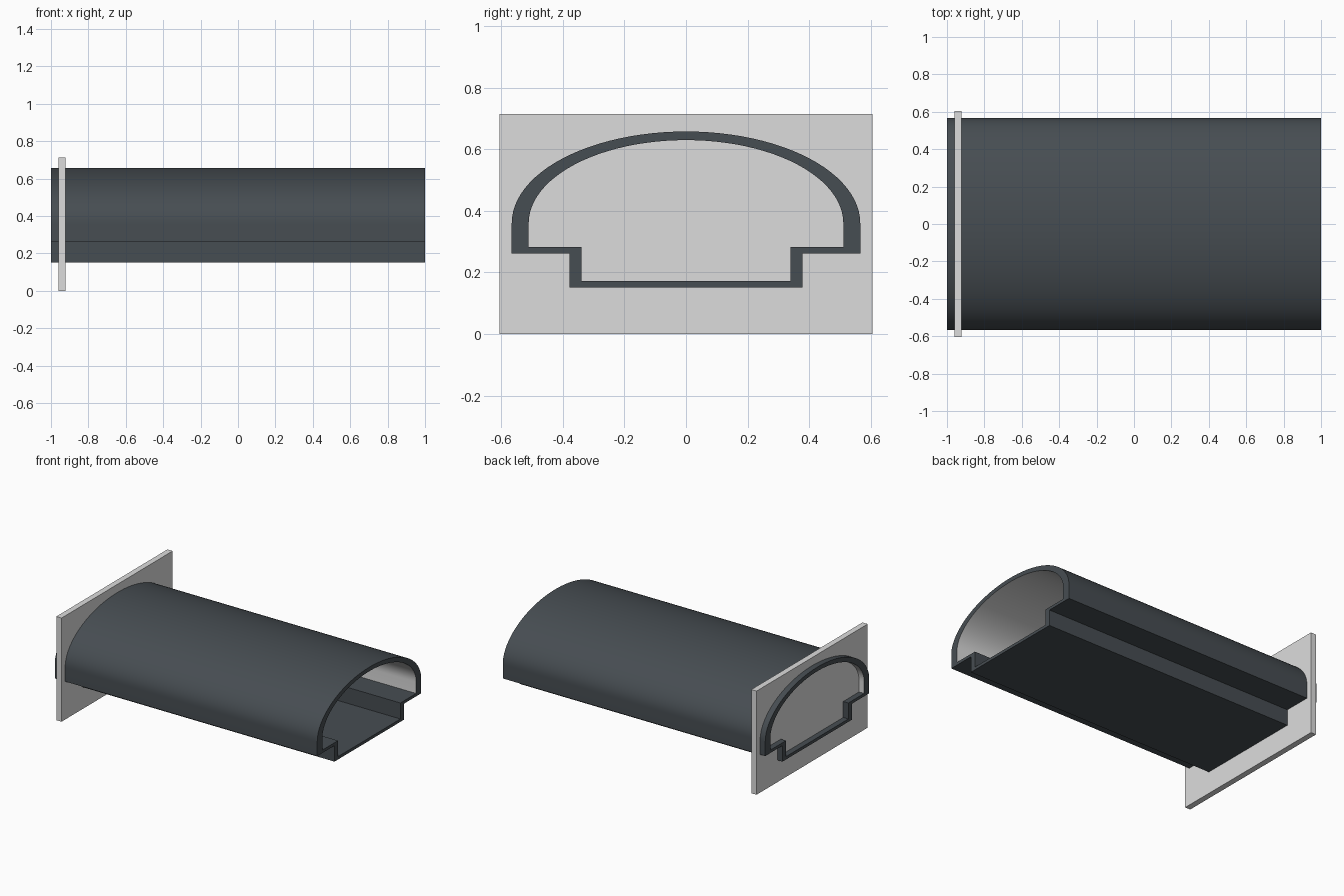
import bpy, bmesh, math

if "Cube" in bpy.data.objects:
    bpy.data.objects.remove(bpy.data.objects["Cube"])


def material(name, rgb):
    m = bpy.data.materials.new(name)
    m.diffuse_color = (*rgb, 1)
    m.use_nodes = True
    m.node_tree.nodes["Principled BSDF"].inputs["Base Color"].default_value = m.diffuse_color
    return m


dark = material("dark slate", (0.062, 0.074, 0.084))
light = material("light grey", (0.72, 0.72, 0.72))
SEG = 48


def section(a, spring, top, ledge, trough, floor):
    """Closed y/z outline: elliptical vault over a stepped trough."""
    arch = [(a * math.cos(math.pi * i / SEG),
             spring + (top - spring) * math.sin(math.pi * i / SEG))
            for i in range(SEG + 1)]
    return arch + [(-a, ledge), (-trough, ledge), (-trough, floor),
                   (trough, floor), (trough, ledge), (a, ledge)]


# Tunnel: hollow extruded section, open at both ends
outer = section(0.566, 0.36, 0.658, 0.262, 0.378, 0.152)
inner = section(0.511, 0.36, 0.630, 0.282, 0.339, 0.172)
bm = bmesh.new()
rings = [[bm.verts.new((x, y, z)) for y, z in prof]
         for prof, x in ((outer, -1), (outer, 1), (inner, 1), (inner, -1))]
n = len(outer)
for r in range(4):
    p, q = rings[r], rings[(r + 1) % 4]
    for i in range(n):
        j = (i + 1) % n
        f = bm.faces.new((p[i], p[j], q[j], q[i]))
        # inner vault lining and side walls are light
        if r == 2 and (i <= SEG or i == n - 1):
            f.material_index = 1
bmesh.ops.recalc_face_normals(bm, faces=bm.faces)
mesh = bpy.data.meshes.new("tunnel")
bm.to_mesh(mesh)
bm.free()
tunnel = bpy.data.objects.new("tunnel", mesh)
bpy.context.collection.objects.link(tunnel)
mesh.materials.append(dark)
mesh.materials.append(light)
bpy.context.view_layer.objects.active = tunnel
tunnel.select_set(True)
bpy.ops.object.shade_smooth_by_angle(angle=math.radians(30))

# End plate: solid wall the tunnel passes through
bpy.ops.mesh.primitive_cube_add(size=1, location=(-0.941, 0, 0.357))
plate = bpy.context.object
plate.name = "end_plate"
plate.scale = (0.04, 1.21, 0.714)
plate.data.materials.append(light)
